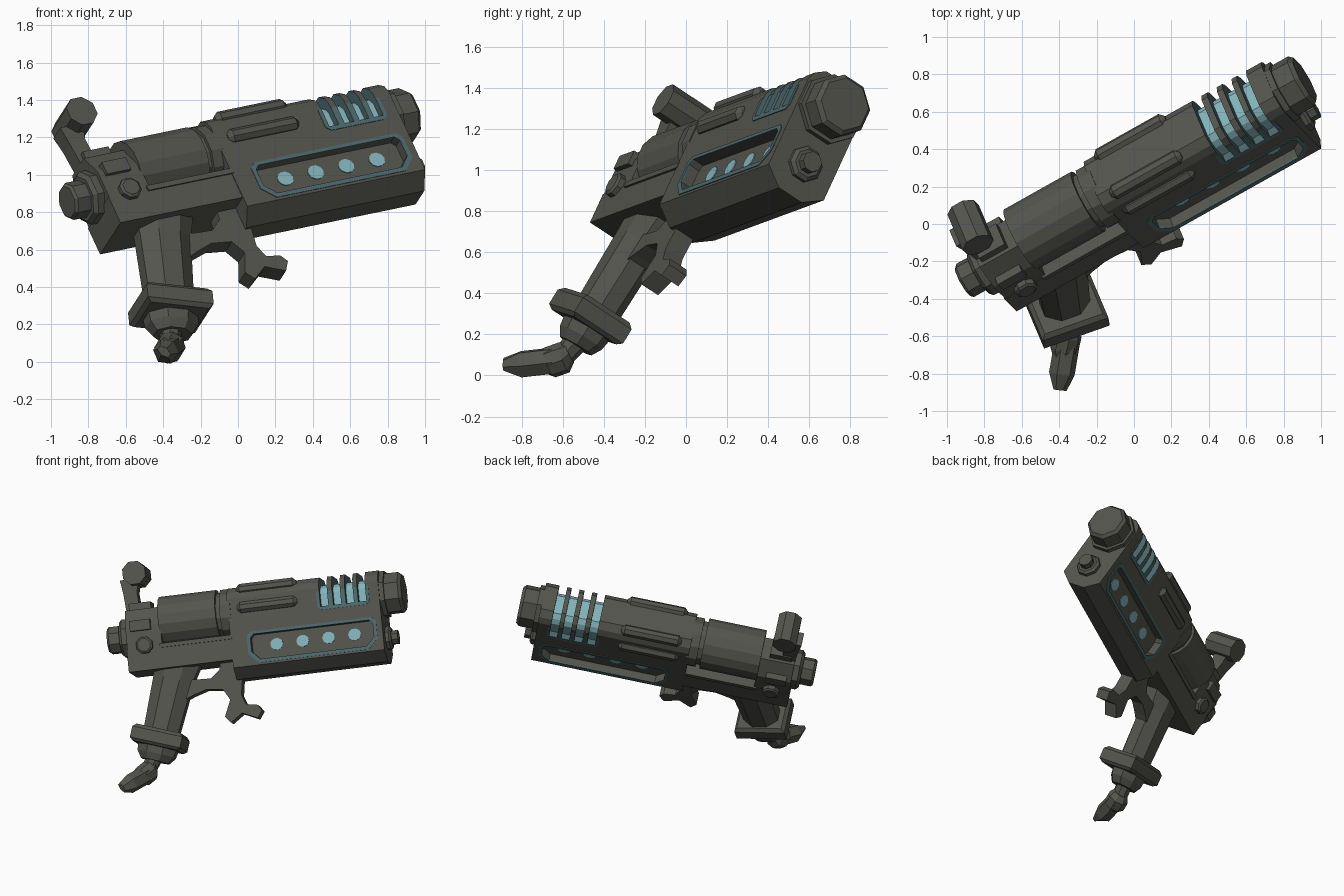
import bpy, bmesh
from math import cos, sin, pi
from mathutils import Vector, Matrix

cube = bpy.data.objects.get("Cube")
if cube:
    bpy.data.objects.remove(cube, do_unlink=True)

# Local frame: x along the barrel, y to the left, z up; POSE tilts it into place
FWD, UP = Vector((0.862, 0.483, 0.178)).normalized(), Vector((-0.372, 0.395, 0.840))
UP = (UP - FWD * UP.dot(FWD)).normalized()
LEFT = UP.cross(FWD)
POSE = Matrix((FWD, LEFT, UP)).transposed().to_4x4()
POSE.translation = LEFT * -0.38 + FWD * 0.018 - UP * 0.008


def material(name, rgb):
    m = bpy.data.materials.new(name)
    m.use_nodes = True
    m.diffuse_color = (*rgb, 1)
    m.node_tree.nodes["Principled BSDF"].inputs["Base Color"].default_value = (*rgb, 1)
    return m


METAL = material("dark grey metal", (0.090, 0.090, 0.077))
GLOW = material("pale teal glow", (0.23, 0.46, 0.50))
TRIM = material("dark teal trim", (0.075, 0.140, 0.152))


def finish(name, bm, mat):
    bmesh.ops.recalc_face_normals(bm, faces=bm.faces)
    mesh = bpy.data.meshes.new(name)
    bm.to_mesh(mesh)
    bm.free()
    mesh.materials.append(mat)
    ob = bpy.data.objects.new(name, mesh)
    bpy.context.collection.objects.link(ob)
    ob.matrix_world = POSE
    return ob


def extrude(name, points, offset, mat):
    bm = bmesh.new()
    face = bm.faces.new([bm.verts.new(p) for p in points])
    out = bmesh.ops.extrude_face_region(bm, geom=[face])
    moved = [v for v in out["geom"] if isinstance(v, bmesh.types.BMVert)]
    bmesh.ops.translate(bm, verts=moved, vec=offset)
    return finish(name, bm, mat)


def side_prism(name, outline, y0, y1, mat=METAL):
    return extrude(name, [(x, y0, z) for x, z in outline], (0, y1 - y0, 0), mat)


def long_prism(name, half_section, x0, x1, mat=METAL):
    section = half_section + [(-y, z) for y, z in reversed(half_section)]
    return extrude(name, [(x0, y, z) for y, z in section], (x1 - x0, 0, 0), mat)


def box(name, x0, x1, y0, y1, z0, z1, mat=METAL):
    return side_prism(name, [(x0, z0), (x1, z0), (x1, z1), (x0, z1)], y0, y1, mat)


def loft(name, stations, n=8, mat=METAL):
    """Skin rings of (centre, depth, width) along the line from first to last."""
    bm, rings = bmesh.new(), []
    axis = (Vector(stations[-1][0]) - Vector(stations[0][0])).normalized()
    side = Vector((0, 1, 0)) if abs(axis.y) < 0.8 else Vector((1, 0, 0))
    other = axis.cross(side).normalized()
    side = other.cross(axis)
    for centre, d, w in stations:
        d, w = d / cos(pi / n), w / cos(pi / n)
        angles = [2 * pi * (i + 0.5) / n for i in range(n)]
        rings.append([bm.verts.new(Vector(centre) + other * d * cos(t) + side * w * sin(t))
                      for t in angles])
    for r0, r1 in zip(rings, rings[1:]):
        for i in range(n):
            j = (i + 1) % n
            bm.faces.new((r0[i], r0[j], r1[j], r1[i]))
    bm.faces.new(rings[0])
    bm.faces.new(rings[-1])
    return finish(name, bm, mat)


def barrel(name, z, steps, n=8, mat=METAL):
    return loft(name, [((x, 0, z), r, r) for x, r in steps], n, mat)


def cut(ob, cutters):
    for c in cutters:
        c.hide_render = True
        mod = ob.modifiers.new("cut", "BOOLEAN")
        mod.operation, mod.solver, mod.object = "DIFFERENCE", "EXACT", c
    bpy.context.view_layer.update()
    deps = bpy.context.evaluated_depsgraph_get()
    mesh = bpy.data.meshes.new_from_object(ob.evaluated_get(deps))
    ob.modifiers.clear()
    ob.data = mesh


def chamfered(x0, x1, z0, z1, c, k):
    return [(x0 + c, z0), (x1 - c, z0), (x1, z0 + c), (x1, z1 - k),
            (x1 - k, z1), (x0 + k, z1), (x0, z1 - k), (x0, z0 + c)]


# Main shroud with side windows and top vent slots
HALF = 0.17
shroud = long_prism("main_shroud", [(0.07, 0.56), (HALF, 0.635), (HALF, 1.135), (0.15, 1.18), (0.10, 1.218)],
                    0.11, 1.217)
slots = [box("slot_cutter", x, x + 0.058, -0.3, 0.3, 1.0, 1.4) for x in (0.785, 0.88, 0.973, 1.063)]
windows = [side_prism("window_cutter", chamfered(0.255, 1.15, 0.675, 0.86, 0.06, 0.025), s * 0.112, s * 0.3)
           for s in (1, -1)]
cut(shroud, slots + windows)
shroud.data.materials.append(TRIM)
for face in shroud.data.polygons:
    x, y, z = face.center
    if 0.77 < x < 1.13 and z > 0.99 and (abs(face.normal.x) > 0.9 or z < 1.005):
        face.material_index = 1
long_prism("vent_core", [(0.13, 0.95), (0.13, 1.10), (0.11, 1.135), (0.075, 1.16)], 0.765, 1.14, GLOW)

for s, label in ((1, "left"), (-1, "right")):
    # Trim plates and lit dots on each side
    frame = side_prism(label + "_window_trim", chamfered(0.23, 1.175, 0.65, 0.88, 0.07, 0.03),
                       s * 0.166, s * 0.174, TRIM)
    cut(frame, windows)
    vent = side_prism(label + "_vent_trim", chamfered(0.762, 1.143, 0.975, 1.11, 0.025, 0.005),
                      s * 0.166, s * 0.174, TRIM)
    cut(vent, slots)
    for i in range(4):
        disc = [(0.432 + 0.19 * i + 0.047 * cos(t * pi / 5), 0.777 + 0.043 * sin(t * pi / 5)) for t in range(10)]
        side_prism(label + "_light_dot", disc, s * 0.108, s * 0.117, GLOW)

    # Rounded ribs on the side and the shoulder
    for y, z in ((0.162, 1.062), (0.122, 1.198)):
        rib = [(0.18, 0.016), (0.205, 0.039), (0.595, 0.039), (0.62, 0.016)]
        loft(label + "_rib", [((x, s * y, z), r, r) for x, r in rib])

    # Rear pin and clamp block
    loft(label + "_pin", [((-0.515, s * y, 0.875), r, r) for y, r in ((0.1, 0.058), (0.19, 0.058), (0.2, 0.045))])
    box(label + "_clamp", -0.61, -0.46, s * 0.1, s * 0.185, 0.985, 1.06)

for c in slots + windows:
    bpy.data.objects.remove(c, do_unlink=True)

# Muzzle cap and lower nozzle
barrel("muzzle_cap", 1.055, [(1.19, 0.16), (1.25, 0.16), (1.25, 0.141), (1.35, 0.141), (1.372, 0.122)])
barrel("lower_nozzle", 0.737, [(1.2, 0.082), (1.24, 0.082), (1.255, 0.065), (1.255, 0.048), (1.30, 0.048)])

# Receiver, drum and rear block
box("receiver", -0.65, 0.15, -0.164, 0.164, 0.695, 0.86)
box("receiver_ledge", -0.41, 0.12, -0.174, 0.174, 0.845, 0.875)
barrel("drum", 1.048, [(-0.40, 0.18), (0.02, 0.18)], 16)
barrel("drum_neck", 1.048, [(0.0, 0.155), (0.05, 0.155), (0.05, 0.175), (0.13, 0.175)], 12)
long_prism("rear_block", [(0.161, 0.8), (0.161, 1.02), (0.09, 1.15)], -0.645, -0.39)
barrel("rear_knob", 0.96, [(-0.62, 0.135), (-0.685, 0.135), (-0.705, 0.115), (-0.705, 0.094),
                           (-0.785, 0.094), (-0.80, 0.082)])

# Hammer on top of the rear block
box("hammer_base", -0.62, -0.46, -0.07, 0.07, 1.12, 1.2)
loft("hammer_strut", [((-0.595, 0.01, 1.15), 0.05, 0.05), ((-0.605, 0.01, 1.28), 0.05, 0.05),
                      ((-0.60, 0.01, 1.38), 0.07, 0.055)], 4)
loft("hammer_bar", [((-0.55, y, 1.412), 0.082, 0.082) for y in (-0.125, 0.115)])


# Grip with its boxy collar, placed along the slanted grip line
def on_grip(t, d, w, y=0):
    return (-0.33 - 0.325 * t, y, 0.70 - 0.946 * t), d, w


loft("grip", [on_grip(-0.06, 0.17, 0.112), on_grip(0.08, 0.145, 0.107), on_grip(0.52, 0.125, 0.102)])
loft("grip_collar", [on_grip(0.455, 0.165, 0.13, -0.015), on_grip(0.48, 0.187, 0.15, -0.015),
                     on_grip(0.56, 0.187, 0.15, -0.015), on_grip(0.58, 0.165, 0.13, -0.015)], 4)
loft("grip_end", [on_grip(0.56, 0.145, 0.115), on_grip(0.63, 0.135, 0.105), on_grip(0.68, 0.10, 0.08)])

# Bent tail below the grip
loft("tail_neck", [((-0.545, -0.005, 0.09), 0.055, 0.055), ((-0.615, -0.02, -0.025), 0.05, 0.05)])
loft("tail_elbow", [((-0.575, -0.005, 0.025), 0.05, 0.05), ((-0.595, -0.015, -0.01), 0.072, 0.072),
                    ((-0.645, -0.05, -0.05), 0.072, 0.072), ((-0.675, -0.08, -0.065), 0.05, 0.05)])
loft("tail_tip", [((-0.60, -0.02, -0.025), 0.06, 0.06), ((-0.725, -0.15, -0.105), 0.06, 0.06),
                  ((-0.775, -0.215, -0.135), 0.036, 0.02)], 6)

# Guard strap and hooked trigger
trigger = [(-0.30, 0.62), (-0.19, 0.60), (-0.08, 0.595), (-0.01, 0.65), (0.0, 0.72), (0.17, 0.72), (0.15, 0.58),
           (0.13, 0.45), (0.157, 0.38), (0.24, 0.365), (0.268, 0.324), (0.232, 0.27), (0.122, 0.32),
           (0.035, 0.26), (-0.005, 0.308), (0.045, 0.426), (0.0, 0.505), (-0.12, 0.52), (-0.22, 0.49), (-0.32, 0.45)]
side_prism("trigger_and_guard", trigger, -0.052, 0.052)
